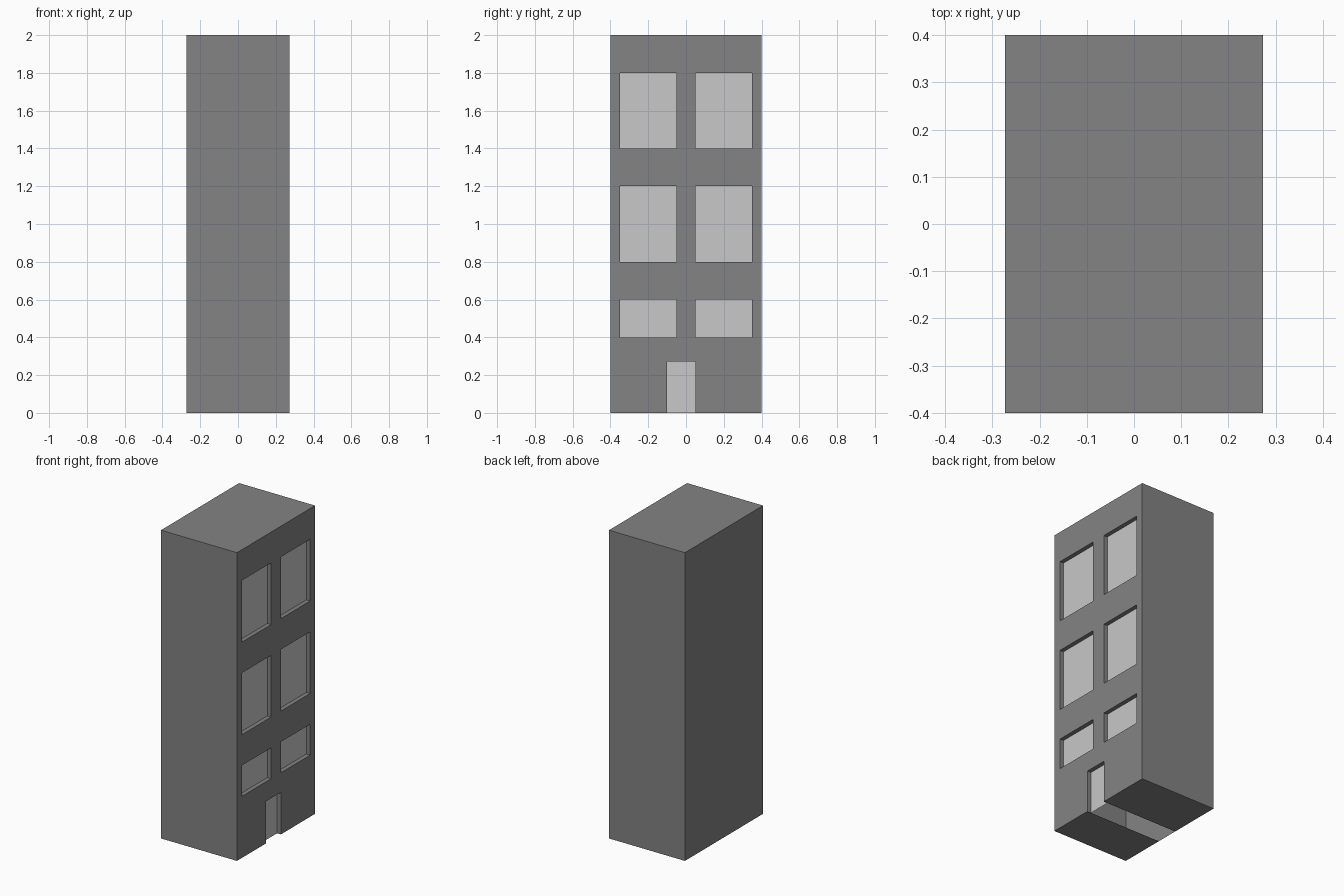
import bpy
import bmesh
from mathutils import Vector

cube = bpy.data.objects.get("Cube")
if cube:
    bpy.data.objects.remove(cube, do_unlink=True)

X, Y, H = 0.2727, 0.4, 2.0      # half width, half depth, height
RECESS = 0.0273

# Openings on the +x wall as (y0, y1, z0, z1)
DOOR = (-0.1, 0.05, 0.0, 0.273)
WINDOWS = [(y, y + 0.3, z0, z1)
           for z0, z1 in ((0.4, 0.6), (0.8, 1.2), (1.4, 1.8))
           for y in (-0.35, 0.05)]


def material(name, grey):
    mat = bpy.data.materials.new(name)
    mat.use_nodes = True
    colour = (grey, grey, grey, 1)
    mat.diffuse_color = colour
    mat.node_tree.nodes["Principled BSDF"].inputs["Base Color"].default_value = colour
    return mat


def quad(bm, corner, u, v):
    """Flat rectangle whose normal points along u x v."""
    c, u, v = Vector(corner), Vector(u), Vector(v)
    bm.faces.new([bm.verts.new(p) for p in (c, c + u, c + u + v, c + v)])


def finish(bm, name, mat):
    bmesh.ops.remove_doubles(bm, verts=bm.verts, dist=0.0001)
    mesh = bpy.data.meshes.new(name)
    bm.to_mesh(mesh)
    bm.free()
    mesh.materials.append(mat)
    obj = bpy.data.objects.new(name, mesh)
    bpy.context.collection.objects.link(obj)


def panel(name, opening, mat):
    y0, y1, z0, z1 = opening
    bm = bmesh.new()
    quad(bm, (X - RECESS, y0, z0), (0, y1 - y0, 0), (0, 0, z1 - z0))
    finish(bm, name, mat)


wall_grey = material("wall_grey", 0.228)
pale_grey = material("pale_grey", 0.578)

# Plain walls and roof
bm = bmesh.new()
quad(bm, (-X, -Y, 0), (2 * X, 0, 0), (0, 0, H))
quad(bm, (X, Y, 0), (-2 * X, 0, 0), (0, 0, H))
quad(bm, (-X, Y, 0), (0, -2 * Y, 0), (0, 0, H))
quad(bm, (-X, -Y, H), (2 * X, 0, 0), (0, 2 * Y, 0))

# Base on both sides of the open strip behind the door
for y0, y1 in ((-Y, DOOR[0]), (DOOR[1], Y)):
    quad(bm, (-X, y0, 0), (0, y1 - y0, 0), (2 * X, 0, 0))

# Window wall: a grid with the openings left out
openings = WINDOWS + [DOOR]
ys = sorted({-Y, Y} | {round(y, 4) for o in openings for y in o[:2]})
zs = sorted({0.0, H} | {z for o in openings for z in o[2:]})
for y0, y1 in zip(ys, ys[1:]):
    for z0, z1 in zip(zs, zs[1:]):
        cy, cz = (y0 + y1) / 2, (z0 + z1) / 2
        if not any(a < cy < b and c < cz < d for a, b, c, d in openings):
            quad(bm, (X, y0, z0), (0, y1 - y0, 0), (0, 0, z1 - z0))

# Jambs, heads and sills of the recesses
for y0, y1, z0, z1 in openings:
    inward, across, up = (-RECESS, 0, 0), (0, y1 - y0, 0), (0, 0, z1 - z0)
    quad(bm, (X, y0, z0), inward, up)
    quad(bm, (X, y1, z0), up, inward)
    quad(bm, (X, y0, z1), inward, across)
    if z0 > 0:
        quad(bm, (X, y0, z0), across, inward)
finish(bm, "building_walls", wall_grey)

# Recessed panes and door
for i, opening in enumerate(WINDOWS):
    panel(f"window_{i + 1}", opening, pale_grey)
panel("door", DOOR, pale_grey)
